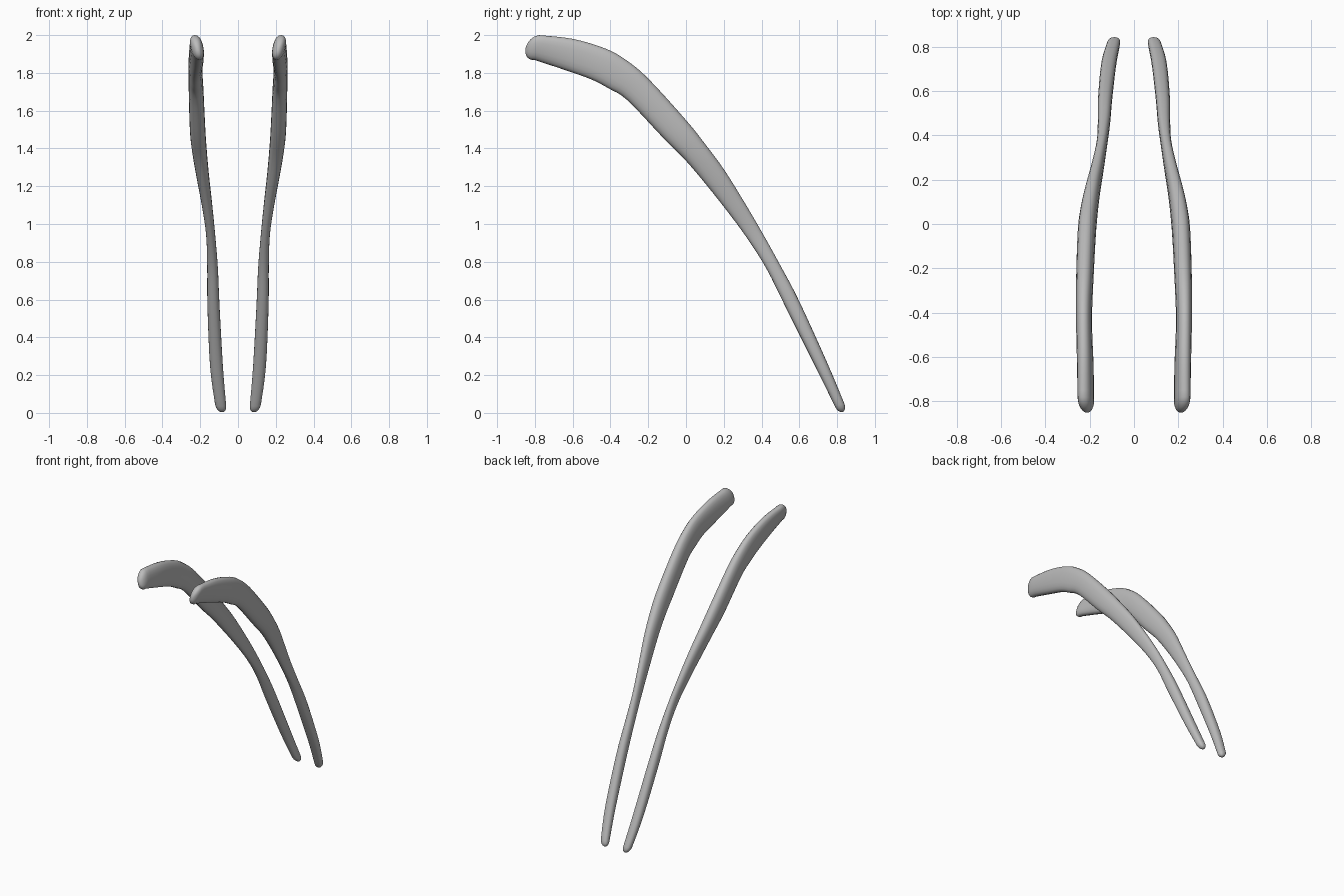
import bpy, bmesh, math
from mathutils import Vector

cube = bpy.data.objects.get("Cube")
if cube:
    bpy.data.objects.remove(cube)

SIDES = 20
STEPS = 4

# Upper edge y, z; lower edge y, z; centre x, half thickness, outward lean
STATIONS = [
    (-.78, 2.0, -.80, 1.868, .217, .034, .012),
    (-.60, 1.98, -.64, 1.815, .22, .036, .008),
    (-.43, 1.93, -.50, 1.765, .225, .036, .004),
    (-.32, 1.87, -.41, 1.718, .225, .037, .003),
    (-.20, 1.77, -.31, 1.655, .222, .039, .002),
    (0, 1.55, -.12, 1.455, .214, .041, .002),
    (.10, 1.425, -.01, 1.345, .204, .039, .002),
    (.20, 1.29, .085, 1.235, .188, .034, 0),
    (.30, 1.13, .205, 1.085, .165, .028, 0),
    (.40, .96, .32, .93, .145, .024, 0),
    (.50, .78, .425, .765, .135, .028, 0),
    (.60, .59, .53, .555, .13, .032, 0),
    (.75, .26, .69, .235, .114, .034, 0),
    (.838, .05, .788, .035, .092, .029, 0),
]

# Flat grey plastic
grey = bpy.data.materials.new("grey plastic")
grey.use_nodes = True
colour = (.5, .5, .5, 1)
grey.diffuse_color = colour
grey.node_tree.nodes["Principled BSDF"].inputs["Base Color"].default_value = colour


def smooth_stations(rows):
    """Spline between neighbouring stations."""
    out = []
    last = len(rows) - 1
    for i in range(last):
        a, b, c, d = (rows[max(i - 1, 0)], rows[i], rows[i + 1], rows[min(i + 2, last)])
        for s in range(STEPS):
            t = s / STEPS
            out.append([q + .5 * t * (r - p + t * (2 * p - 5 * q + 4 * r - w
                        + t * (3 * (q - r) + w - p)))
                        for p, q, r, w in zip(a, b, c, d)])
    return out + [list(rows[-1])]


def frame(row):
    """Centre, half height vector and half thickness vector of a section."""
    uy, uz, ly, lz, x, half, lean = row
    centre = Vector((x, (uy + ly) / 2, (uz + lz) / 2))
    return centre, Vector((lean, (uy - ly) / 2, (uz - lz) / 2)), Vector((half, 0, 0))


def rounded_end(section, reach):
    """Shrinking sections that close an end, ordered outwards."""
    centre, up, side = section
    sections = []
    for angle in (.4, .75, 1.05, 1.3, 1.48):
        k = math.cos(angle)
        sections.append((centre + reach * math.sin(angle), up * k, side * k))
    return sections


def ring(bm, section):
    centre, up, side = section
    verts = []
    for i in range(SIDES):
        a = math.tau * i / SIDES
        c, s = math.cos(a), math.sin(a)
        # Slightly squared oval
        c = math.copysign(abs(c) ** .85, c)
        s = math.copysign(abs(s) ** .85, s)
        verts.append(bm.verts.new(centre + up * s + side * c))
    return verts


def build_arm(name, mirror):
    sections = [frame(r) for r in smooth_stations(STATIONS)]
    front = rounded_end(sections[0], Vector((-.003, -.06, -.008)))
    back = rounded_end(sections[-1], Vector((-.008, .016, -.038)))
    sections = front[::-1] + sections + back
    bm = bmesh.new()
    rings = [ring(bm, s) for s in sections]
    for a, b in zip(rings, rings[1:]):
        for i in range(SIDES):
            j = (i + 1) % SIDES
            bm.faces.new((a[i], a[j], b[j], b[i]))
    bm.faces.new(rings[0])
    bm.faces.new(rings[-1][::-1])
    for v in bm.verts:
        v.co.x *= mirror
    bmesh.ops.recalc_face_normals(bm, faces=bm.faces)
    mesh = bpy.data.meshes.new(name)
    bm.to_mesh(mesh)
    bm.free()
    mesh.materials.append(grey)
    obj = bpy.data.objects.new(name, mesh)
    bpy.context.collection.objects.link(obj)
    for other in bpy.context.selected_objects:
        other.select_set(False)
    obj.select_set(True)
    bpy.context.view_layer.objects.active = obj
    bpy.ops.object.shade_smooth_by_angle(angle=math.radians(50))


# Matching pair of curved arms
build_arm("left_curved_arm", 1)
build_arm("right_curved_arm", -1)
